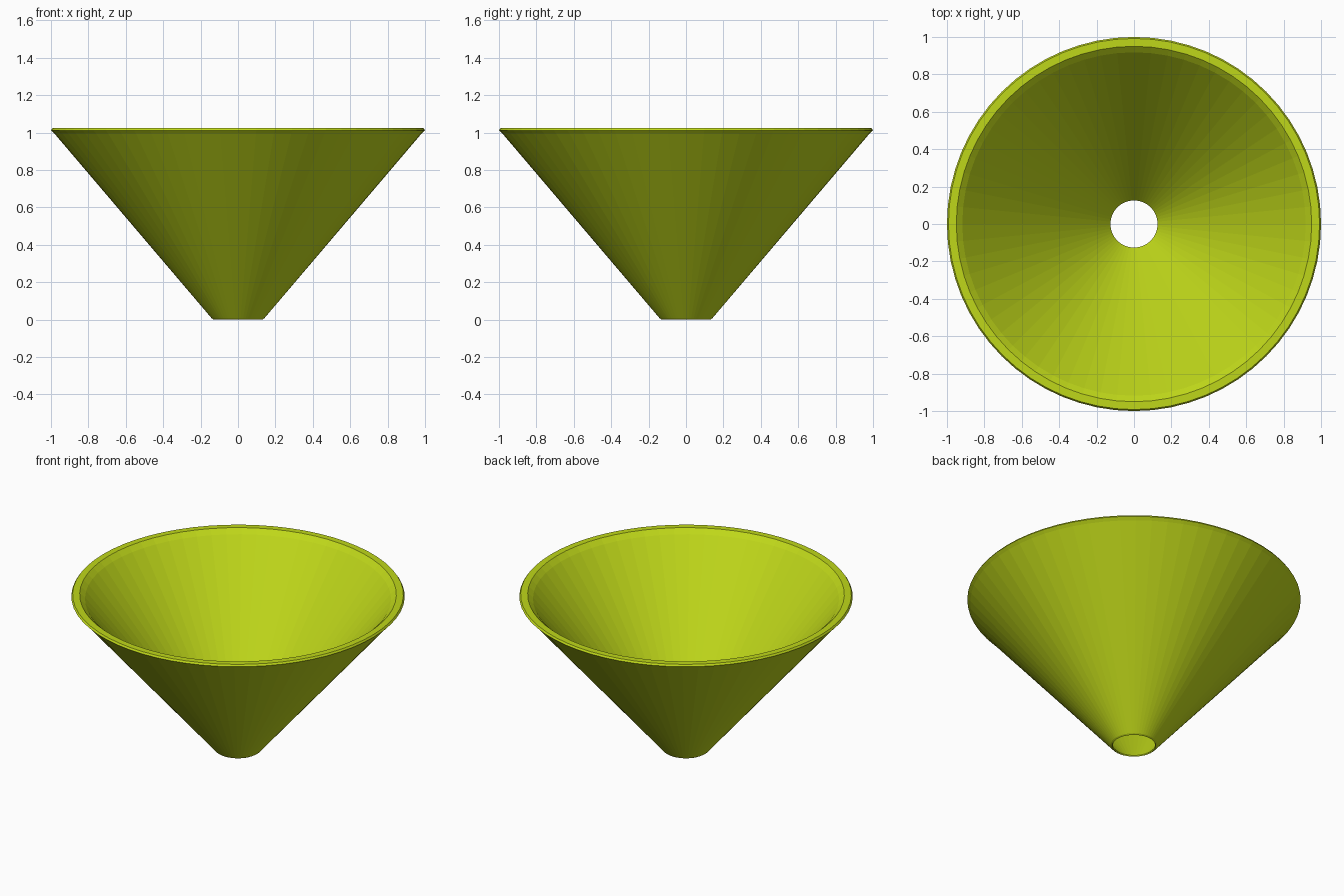
import bpy, bmesh
from math import cos, sin, tau

if "Cube" in bpy.data.objects:
    bpy.data.objects.remove(bpy.data.objects["Cube"])

SIDES = 64

# closed wall section (radius, height): outside, rolled rim, inside, bottom lip
PROFILE = [
    (0.130, 0.0), (0.140, 0.006), (0.982, 0.995), (1.0, 1.012), (0.992, 1.024),
    (0.950, 1.024), (0.918, 0.995), (0.126, 0.006),
]


def lathe(name, profile, sides):
    bm = bmesh.new()
    rings = [[bm.verts.new((r * cos(tau * i / sides), r * sin(tau * i / sides), z))
              for i in range(sides)] for r, z in profile]
    for k, a in enumerate(rings):
        b = rings[(k + 1) % len(rings)]
        for i in range(sides):
            j = (i + 1) % sides
            bm.faces.new((a[i], a[j], b[j], b[i]))
    bmesh.ops.recalc_face_normals(bm, faces=bm.faces)
    mesh = bpy.data.meshes.new(name)
    bm.to_mesh(mesh)
    bm.free()
    obj = bpy.data.objects.new(name, mesh)
    bpy.context.collection.objects.link(obj)
    return obj


# open cone, flat shaded
cone = lathe("funnel_cone", PROFILE, SIDES)
mat = bpy.data.materials.new("lime")
mat.diffuse_color = (0.52, 0.68, 0.01, 1)
mat.use_nodes = True
mat.node_tree.nodes["Principled BSDF"].inputs["Base Color"].default_value = mat.diffuse_color
cone.data.materials.append(mat)
